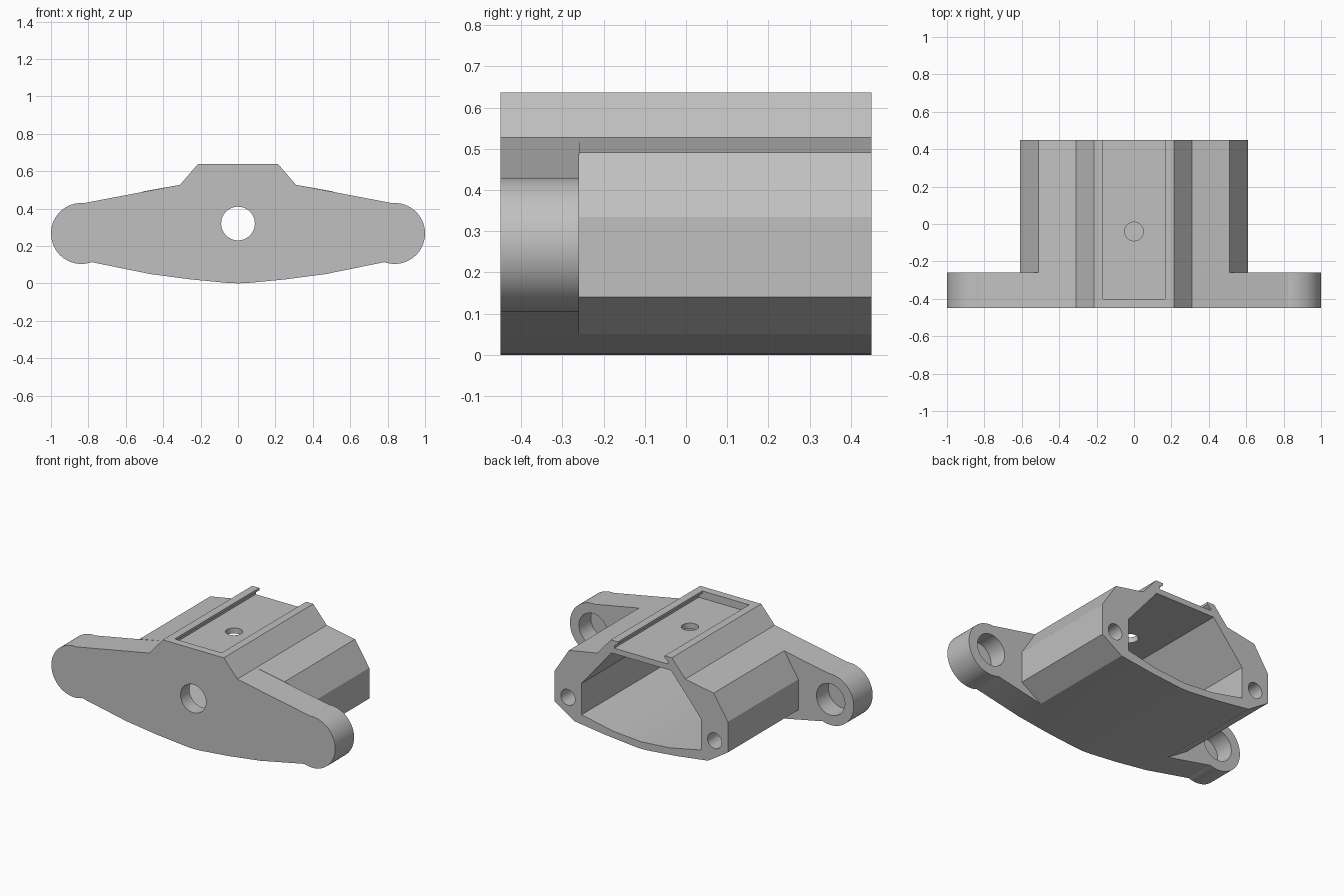
import bpy, bmesh
from math import cos, sin, radians
from mathutils import Matrix

cube = bpy.data.objects.get("Cube")
if cube:
    bpy.data.objects.remove(cube)

BACK, STEP, FRONT = 0.45, -0.26, -0.45
EAR_X, EAR_Z, EAR_R = 0.837, 0.267, 0.163

grey = bpy.data.materials.new("plain grey")
grey.use_nodes = True
colour = (0.53, 0.53, 0.53, 1)
grey.diffuse_color = colour
grey.node_tree.nodes["Principled BSDF"].inputs["Base Color"].default_value = colour


def finish(name, bm):
    bmesh.ops.recalc_face_normals(bm, faces=bm.faces)
    mesh = bpy.data.meshes.new(name)
    bm.to_mesh(mesh)
    bm.free()
    mesh.materials.append(grey)
    obj = bpy.data.objects.new(name, mesh)
    bpy.context.collection.objects.link(obj)
    return obj


def prism(name, half, y0, y1):
    """Mirror a half outline (x, z) and extrude it from y0 to y1."""
    outline = half + [(-x, z) for x, z in reversed(half) if x > 0]
    bm = bmesh.new()
    face = bm.faces.new([bm.verts.new((x, y0, z)) for x, z in outline])
    side = bmesh.ops.extrude_face_region(bm, geom=[face])["geom"]
    verts = [v for v in side if isinstance(v, bmesh.types.BMVert)]
    bmesh.ops.translate(bm, verts=verts, vec=(0, y1 - y0, 0))
    return finish(name, bm)


def cylinder(name, centre, radius, depth, axis="Y"):
    bm = bmesh.new()
    turn = Matrix.Rotation(radians(90), 4, "X") if axis == "Y" else Matrix()
    bmesh.ops.create_cone(bm, cap_ends=True, segments=48, radius1=radius,
                          radius2=radius, depth=depth,
                          matrix=Matrix.Translation(centre) @ turn)
    return finish(name, bm)


def combine(target, other, operation):
    other.hide_render = True
    mod = target.modifiers.new(other.name, "BOOLEAN")
    mod.operation = operation
    mod.solver = "EXACT"
    mod.object = other
    bpy.context.view_layer.objects.active = target
    bpy.ops.object.modifier_apply(modifier=mod.name)
    bpy.data.objects.remove(other)


# Shared keel and raised top, rounded ears on the flange
keel = [(0, 0), (0.06, 0.003), (0.25, 0.021), (0.47, 0.05)]
crown = [(0.31, 0.527), (0.215, 0.637)]
ear = [(EAR_X + EAR_R * cos(radians(a)), EAR_Z + EAR_R * sin(radians(a)))
       for a in range(-110, 96, 5)]
flange = prism("flange", keel + [(0.775, 0.112)] + ear + crown, FRONT, STEP)

# Faceted housing behind the flange
housing = prism("mount_housing", keel + [(0.61, 0.14), (0.61, 0.335),
                (0.51, 0.491)] + crown, STEP, BACK)
combine(housing, flange, "UNION")

# Hollow interior, open at the back
cavity = [(0, 0.045), (0.2, 0.06), (0.42, 0.105), (0.42, 0.305), (0.21, 0.555)]
combine(housing, prism("cavity", cavity, -0.36, BACK + 0.1), "DIFFERENCE")

# Undercut slide channel along the top
channel = [(0.19, 0.59), (0.19, 0.605), (0.165, 0.622), (0.165, 0.7)]
combine(housing, prism("slide_channel", channel, -0.4, BACK + 0.1), "DIFFERENCE")

# Front opening and the small hole in the channel floor
combine(housing, cylinder("front_hole", (0, -0.4, 0.32), 0.09, 0.3), "DIFFERENCE")
combine(housing, cylinder("top_hole", (0, -0.04, 0.58), 0.05, 0.2, "Z"), "DIFFERENCE")

# Blind ear sockets and rear screw holes
for s in (-1, 1):
    combine(housing, cylinder("ear_socket", (s * EAR_X, STEP, EAR_Z), 0.1, 0.24),
            "DIFFERENCE")
    combine(housing, cylinder("screw_hole", (s * 0.517, BACK, 0.19), 0.05, 0.6),
            "DIFFERENCE")

# Smooth the round walls while keeping the facets crisp
bpy.ops.object.select_all(action="DESELECT")
housing.select_set(True)
bpy.context.view_layer.objects.active = housing
bpy.ops.object.shade_smooth_by_angle(angle=radians(12))
